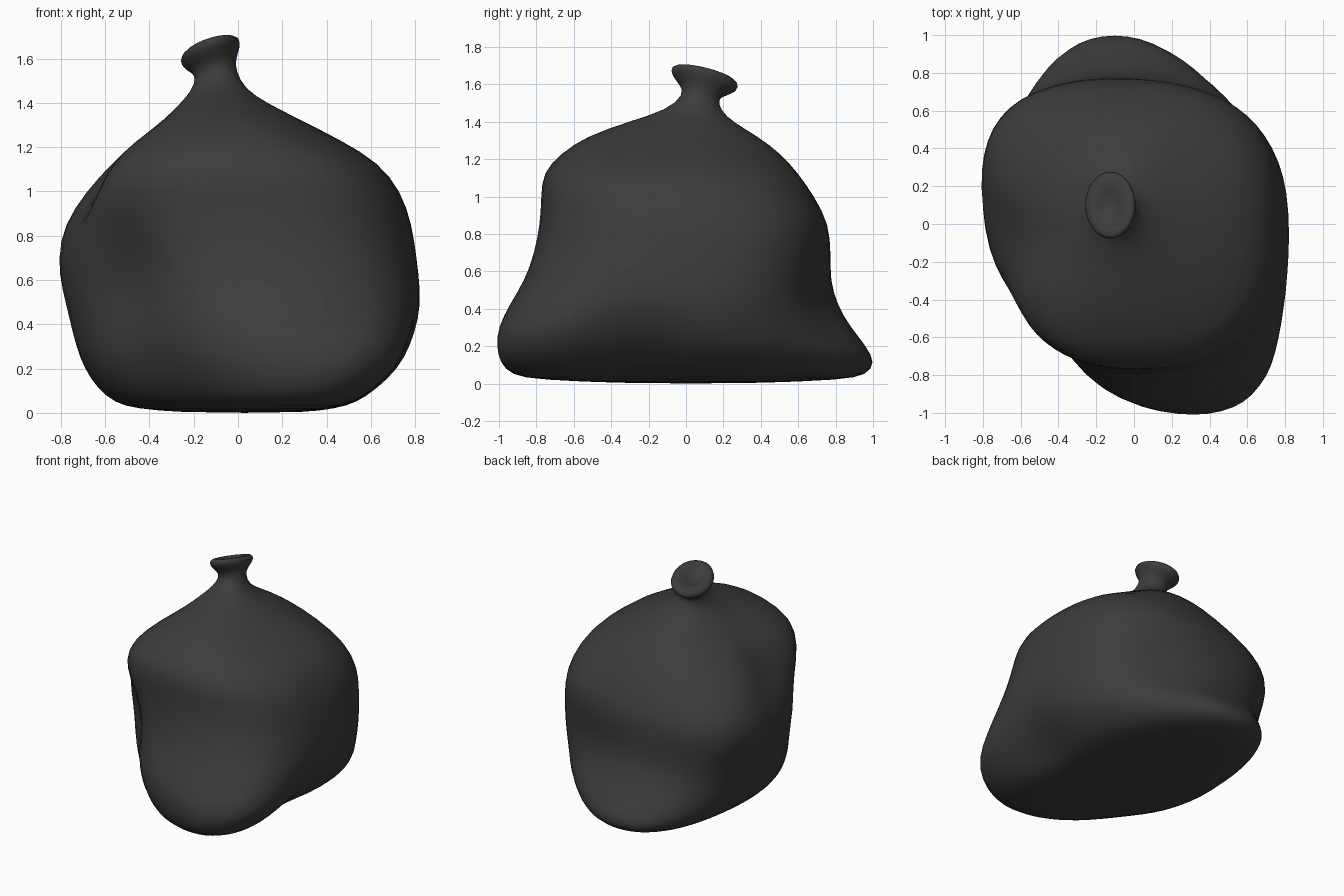
import bpy
import bmesh
from math import cos, sin, pi
from mathutils import Vector

SIDES = 32

# Body outline by height: z, x min, x max, y min, y max
BODY = [
    (0, -.25, .3, -.3, .35),
    (.02, -.47, .45, -.8, .85),
    (.045, -.56, .55, -.94, .97),
    (.11, -.64, .65, -1, 1.02),
    (.2, -.7, .75, -1.02, .97),
    (.3, -.74, .8, -1.01, .89),
    (.42, -.77, .83, -.95, .82),
    (.55, -.8, .83, -.87, .78),
    (.7, -.82, .81, -.82, .78),
    (.85, -.79, .79, -.79, .77),
    (1, -.71, .74, -.78, .69),
    (1.13, -.6, .64, -.77, .6),
    (1.23, -.49, .47, -.67, .51),
    (1.32, -.35, .29, -.54, .39),
    (1.4, -.26, .13, -.31, .25),
]

# Pinched neck, flared rim and the hollow in the tied end
KNOT = [
    (1.46, -.21, .03, -.1, .19),
    (1.53, -.19, -.01, -.01, .17),
    (1.57, -.21, -.01, -.03, .2),
    (1.61, -.26, .01, -.08, .28),
    (1.65, -.26, .01, -.08, .28),
    (1.665, -.22, -.03, -.04, .24),
    (1.64, -.18, -.08, .03, .17),
    (1.62, -.15, -.11, .07, .13),
]

# Bulges and dents in the film: position, reach, push outward
FOLDS = [
    (Vector((-.5, -.55, 1.1)), .25, .05),
    (Vector((-.6, -.6, .6)), .35, -.19),
    (Vector((-.4, -.65, .15)), .25, -.05),
    (Vector((-.7, -.1, .95)), .2, -.11),
    (Vector((-.5, -.1, 1.2)), .18, -.04),
    (Vector((-.65, .5, .8)), .3, .07),
    (Vector((.35, .75, .45)), .25, -.06),
    (Vector((.35, .4, 1.25)), .2, -.04),
    (Vector((.72, -.3, .12)), .25, -.11),
]


def clamp(value):
    return max(0, min(1, value))


def rounded(value, power):
    """Superellipse coordinate, keeping the sign."""
    return (abs(value) ** power) * (1 if value >= 0 else -1)


def ring(level):
    """Points of one loop, its ends swung sideways low down, tilted at the knot."""
    z, left, right, front, back = level
    fullness = clamp(z / .6) * clamp((1.45 - z) / .4)
    power = 2 / (2 + fullness * .5)
    low = clamp((.8 - z) / .5)
    tilt = .3 * clamp((z - 1.45) / .12)
    centre_x, centre_y = (left + right) / 2, (front + back) / 2
    points = []
    for i in range(SIDES):
        angle = 2 * pi * i / SIDES
        dx = rounded(cos(angle), power) * (right - left) / 2
        dy = rounded(sin(angle), power) * (back - front) / 2
        swing = low * dy * dy * (.3 if dy < 0 else -.11)
        points.append(Vector((centre_x + dx + swing,
                              centre_y + dy,
                              z + tilt * (dx - dy * .8))))
    return points


def crumple(point):
    """Push a body point in or out along its horizontal direction."""
    outward = Vector((point.x, point.y, 0)).normalized()
    amount = sum(push * 2.718 ** (-((point - spot).length / reach) ** 2)
                 for spot, reach, push in FOLDS)
    return point + outward * amount


def loft(name, levels, material):
    bm = bmesh.new()
    loops = [[bm.verts.new(crumple(p)) for p in ring(level)] for level in levels]
    for low, high in zip(loops, loops[1:]):
        for i in range(SIDES):
            j = (i + 1) % SIDES
            bm.faces.new((low[i], low[j], high[j], high[i]))
    # Close the base and the bottom of the hollow
    bm.faces.new(list(reversed(loops[0])))
    bm.faces.new(loops[-1])
    bmesh.ops.recalc_face_normals(bm, faces=bm.faces)
    for face in bm.faces:
        face.smooth = True
    mesh = bpy.data.meshes.new(name)
    bm.to_mesh(mesh)
    bm.free()
    mesh.materials.append(material)
    obj = bpy.data.objects.new(name, mesh)
    bpy.context.collection.objects.link(obj)
    soften = obj.modifiers.new("soften", 'SUBSURF')
    soften.levels = soften.render_levels = 1
    return obj


def flat_material(name, colour):
    material = bpy.data.materials.new(name)
    material.use_nodes = True
    material.diffuse_color = colour
    shader = material.node_tree.nodes["Principled BSDF"]
    shader.inputs["Base Color"].default_value = colour
    shader.inputs["Roughness"].default_value = .6
    return material


default_cube = bpy.data.objects.get("Cube")
if default_cube:
    bpy.data.objects.remove(default_cube, do_unlink=True)

charcoal = flat_material("charcoal plastic", (.045, .045, .045, 1))
loft("tied_bag", BODY + KNOT, charcoal)
